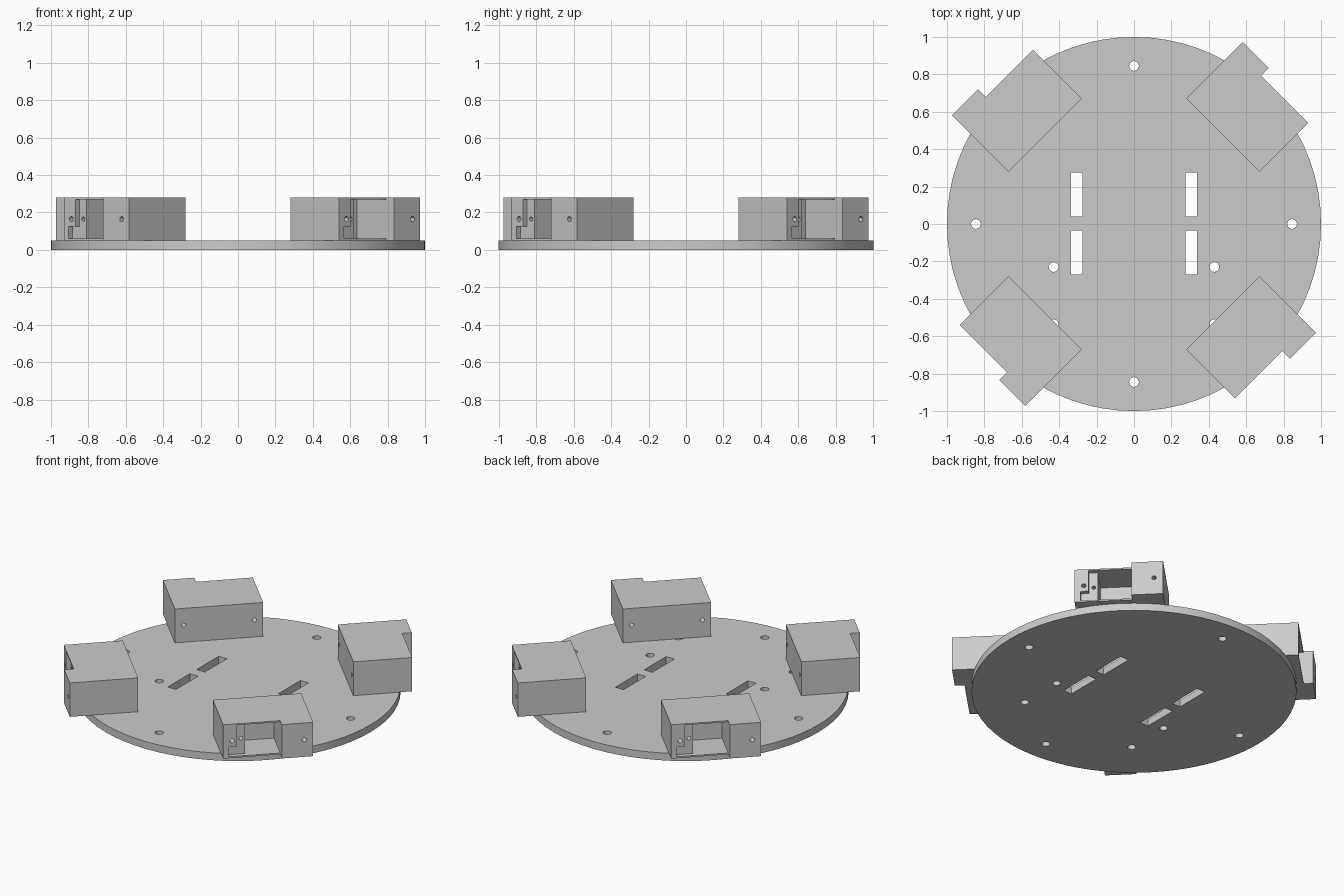
import bpy, bmesh, math
from mathutils import Matrix

if "Cube" in bpy.data.objects:
    bpy.data.objects.remove(bpy.data.objects["Cube"])

grey = bpy.data.materials.new("light_grey")
grey.diffuse_color = (0.6, 0.6, 0.6, 1)
grey.use_nodes = True
grey.node_tree.nodes["Principled BSDF"].inputs["Base Color"].default_value = grey.diffuse_color


def make(name, bm):
    bmesh.ops.recalc_face_normals(bm, faces=bm.faces)
    me = bpy.data.meshes.new(name)
    bm.to_mesh(me)
    bm.free()
    me.materials.append(grey)
    ob = bpy.data.objects.new(name, me)
    bpy.context.collection.objects.link(ob)
    return ob


def prism(name, points, z0, z1):
    bm = bmesh.new()
    base = bm.faces.new([bm.verts.new((x, y, z0)) for x, y in points])
    ext = bmesh.ops.extrude_face_region(bm, geom=[base])
    for v in ext["geom"]:
        if isinstance(v, bmesh.types.BMVert):
            v.co.z = z1
    return make(name, bm)


def box(name, x0, x1, y0, y1, z0, z1):
    return prism(name, [(x0, y0), (x1, y0), (x1, y1), (x0, y1)], z0, z1)


def rod(name, radius, length, matrix, sides=20):
    bm = bmesh.new()
    bmesh.ops.create_cone(bm, cap_ends=True, segments=sides, radius1=radius,
                          radius2=radius, depth=length, matrix=matrix)
    return make(name, bm)


def cut(ob, cutter):
    """Subtract one cutter from a part, then discard the cutter."""
    cutter.hide_render = True
    mod = ob.modifiers.new("cut", 'BOOLEAN')
    mod.operation = 'DIFFERENCE'
    mod.solver = 'EXACT'
    mod.object = cutter
    bpy.context.view_layer.objects.active = ob
    bpy.ops.object.modifier_apply(modifier=mod.name)
    bpy.data.objects.remove(cutter)


def smooth(ob):
    bpy.ops.object.select_all(action='DESELECT')
    ob.select_set(True)
    bpy.context.view_layer.objects.active = ob
    bpy.ops.object.shade_smooth_by_angle(angle=math.radians(30))


# Round base plate with screw holes and two pairs of slots
plate = rod("base_plate", 1.0, 0.05, Matrix.Translation((0, 0, 0.025)), 72)
holes = [(0, 0.845), (0, -0.845)]
for s in (-1, 1):
    holes += [(s * 0.845, 0), (s * 0.43, -0.23), (s * 0.43, -0.535)]
for x, y in holes:
    cut(plate, rod("hole", 0.026, 0.2, Matrix.Translation((x, y, 0.025))))
for x in (-0.307, 0.307):
    for y in (-0.152, 0.157):
        cut(plate, box("slot", x - 0.031, x + 0.031, y - 0.118, y + 0.118, -0.1, 0.2))
smooth(plate)

# Housing block, outward side along -y, with a raised section on one end
outline = [(-0.276, -0.672), (-0.276, -1.04), (0.08, -1.04),
           (0.08, -1.10), (0.276, -1.10), (0.276, -0.672)]
housing = prism("sensor_housing", outline, 0.05, 0.28)

# Deep pocket, shallow side step and low side notch
cut(housing, box("pocket", -0.135, 0.08, -1.2, -0.82, 0.06, 0.27))
cut(housing, box("step", -0.19, -0.12, -1.2, -1.01, 0.06, 0.27))
cut(housing, box("notch", -0.24, -0.12, -1.2, -1.01, 0.06, 0.125))

# Screw holes through both ends and a short one in the step
along_y = Matrix.Rotation(math.pi / 2, 4, 'X')
for x in (-0.22, 0.22):
    cut(housing, rod("hole", 0.014, 0.8, Matrix.Translation((x, -0.9, 0.165)) @ along_y, 16))
cut(housing, rod("hole", 0.012, 0.08, Matrix.Translation((-0.16, -1.0, 0.165)) @ along_y, 16))
smooth(housing)

# Four copies around the plate
for i in range(4):
    ob = housing if i == 0 else housing.copy()
    if i:
        bpy.context.collection.objects.link(ob)
    ob.name = f"sensor_housing_{i + 1}"
    ob.rotation_euler.z = math.radians(45 + 90 * i)
